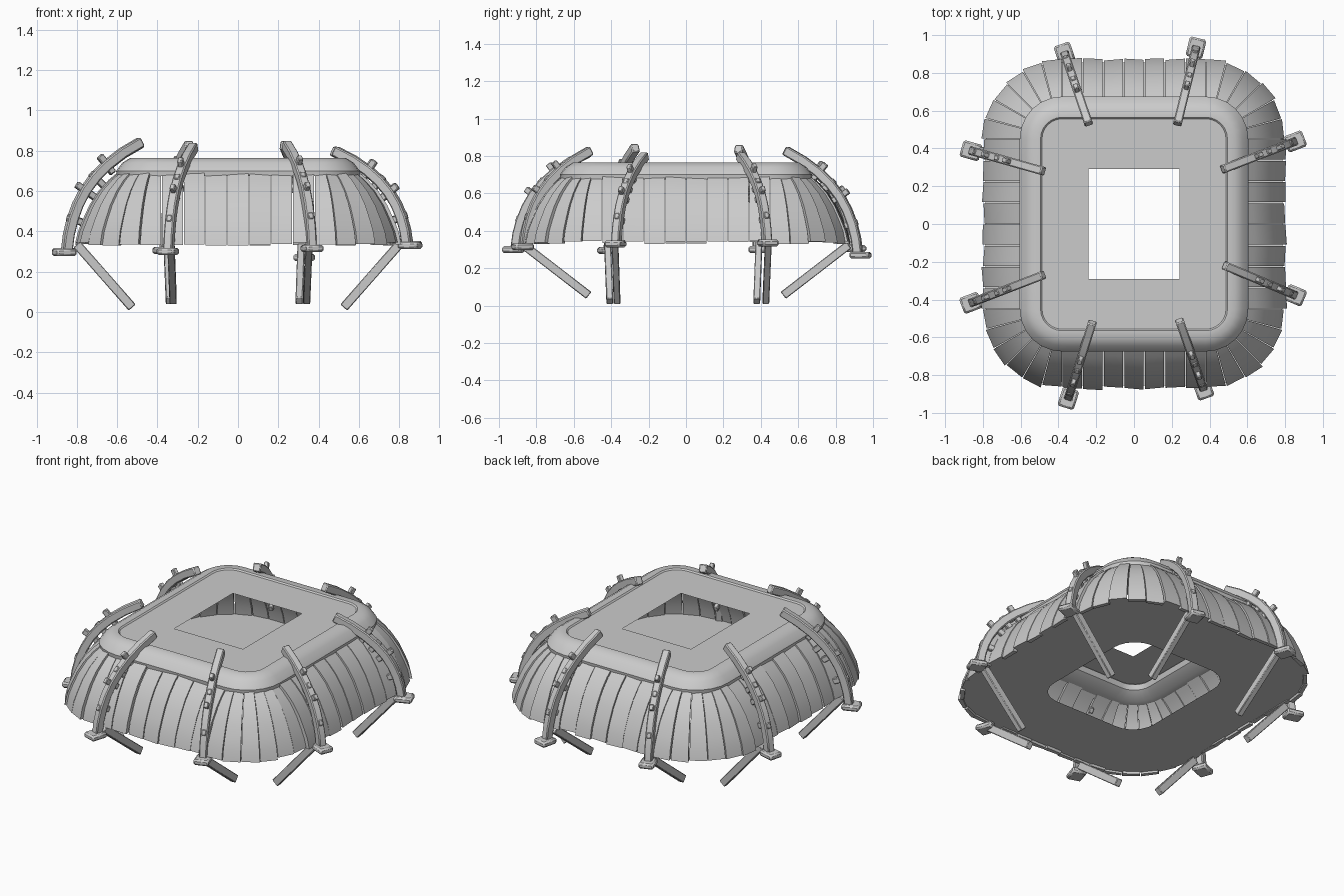
import bpy, bmesh, math, random
from mathutils import Vector

if "Cube" in bpy.data.objects:
    bpy.data.objects.remove(bpy.data.objects["Cube"])

random.seed(4)
CX, CY, R = 0.38, 0.45, 0.42     # corner centres and base corner radius
Z = Vector((0, 0, 1))


def finish(name, bm, bevel=0.0):
    bmesh.ops.remove_doubles(bm, verts=bm.verts, dist=1e-5)
    bmesh.ops.recalc_face_normals(bm, faces=bm.faces)
    me = bpy.data.meshes.new(name)
    bm.to_mesh(me)
    bm.free()
    ob = bpy.data.objects.new(name, me)
    bpy.context.collection.objects.link(ob)
    if bevel:
        m = ob.modifiers.new("bevel", 'BEVEL')
        m.width, m.segments, m.limit_method = bevel, 1, 'ANGLE'
        m.angle_limit = math.radians(50)
    bpy.ops.object.select_all(action='DESELECT')
    ob.select_set(True)
    bpy.context.view_layer.objects.active = ob
    bpy.ops.object.shade_smooth_by_angle(angle=math.radians(35))
    return ob


def make_stations(n_end=7, n_side=8, n_corner=6):
    """Core point and outward direction around the rounded rectangle."""
    out = []
    corners = [(CX, CY), (-CX, CY), (-CX, -CY), (CX, -CY)]
    for q, c in enumerate(corners):
        for i in range(n_corner):
            a = math.pi / 2 * (q + i / n_corner)
            out.append((Vector((*c, 0)), Vector((math.cos(a), math.sin(a), 0))))
        a = math.pi / 2 * (q + 1)
        d = Vector((math.cos(a), math.sin(a), 0))
        n = n_end if q % 2 == 0 else n_side
        nxt = Vector((*corners[(q + 1) % 4], 0))
        for i in range(n):
            out.append((Vector((*c, 0)).lerp(nxt, i / n), d))
    return out


STATIONS = make_stations()


def loop_strip(bm, loops, closed=False):
    """Skin loops given as (scale x, scale y, radius, z)."""
    rings = []
    for sx, sy, r, z in loops:
        rings.append([bm.verts.new((c.x * sx + d.x * r, c.y * sy + d.y * r, z))
                      for c, d in STATIONS])
    n = len(STATIONS)
    pairs = list(zip(rings, rings[1:])) + ([(rings[-1], rings[0])] if closed else [])
    for a, b in pairs:
        for i in range(n):
            j = (i + 1) % n
            bm.faces.new((a[i], a[j], b[j], b[i]))


def sweep(bm, path, side, w, t):
    """Rectangular bar along path; w lies along side, t across it."""
    side = side.normalized()
    rows = []
    for i, p in enumerate(path):
        tan = (path[min(i + 1, len(path) - 1)] - path[max(i - 1, 0)]).normalized()
        nrm = tan.cross(side).normalized()
        rows.append([bm.verts.new(p + side * a * w / 2 + nrm * b * t / 2)
                     for a, b in ((1, 1), (-1, 1), (-1, -1), (1, -1))])
    for a, b in zip(rows, rows[1:]):
        for i in range(4):
            bm.faces.new((a[i], a[(i + 1) % 4], b[(i + 1) % 4], b[i]))
    bm.faces.new(rows[0])
    bm.faces.new(rows[-1])


# Curved roof planks, each slightly uneven
PROFILE = [(0, .338), (.014, .40), (.038, .46), (.07, .53), (.115, .60), (.165, .655), (.225, .705)]
bm = bmesh.new()
for i in range(len(STATIONS)):
    (c0, d0), (c1, d1) = STATIONS[i], STATIONS[(i + 1) % len(STATIONS)]
    push, drop = random.uniform(-.007, .007), random.uniform(-.01, .008)
    tilt = random.uniform(-.005, .005)
    rows = []
    for k, (inset, z) in enumerate(PROFILE):
        zz = z + (drop if k == 0 else 0)
        row = []
        for f, dr in ((.025, tilt), (.975, -tilt), (.975, -.024), (.025, -.024)):
            c, d = c0.lerp(c1, f), d0.lerp(d1, f)
            row.append(bm.verts.new(c + d * (R - inset + push + dr) + Z * zz))
        rows.append(row)
    for a, b in zip(rows, rows[1:]):
        for k in range(4):
            bm.faces.new((a[k], a[(k + 1) % 4], b[(k + 1) % 4], b[k]))
    bm.faces.new(rows[0])
    bm.faces.new(rows[-1])
finish("roof_planks", bm)

# Rounded rim on top of the planks
bm = bmesh.new()
loop_strip(bm, [(1, 1, r, z) for r, z in
                ((.222, .675), (.225, .70), (.195, .74), (.155, .765), (.115, .765),
                 (.10, .75), (.11, .72), (.17, .68))], closed=True)
finish("roof_rim", bm)

# Flat top sheet with rectangular opening
bm = bmesh.new()
loop_strip(bm, [(1, 1, .12, .757), (.24 / CX, .292 / CY, 0, .757)])
finish("roof_top", bm)

# Lower deck sheet with rounded opening
bm = bmesh.new()
loop_strip(bm, [(1, 1, .405, .345), (.22 / CX, .27 / CY, .15, .345)])
finish("lower_deck", bm)

# Ribs: foot x, y, z and inner end x, y, z
RIBS = [(.33, .94, .27, .23, .53, .83), (-.37, .91, .305, -.24, .53, .83),
        (.86, .44, .335, .47, .29, .80), (-.87, .39, .30, -.48, .28, .84),
        (.86, -.38, .33, .48, -.22, .80), (-.87, -.42, .295, -.48, -.27, .845),
        (.37, -.88, .315, .24, -.51, .83), (-.35, -.93, .30, -.22, -.52, .82)]
ARC = [(0, 0), (.03, .16), (.08, .30), (.15, .43), (.25, .56), (.38, .68), (.54, .79), (.75, .90), (1, 1)]

for n, (fx, fy, fz, ex, ey, ez) in enumerate(RIBS, 1):
    foot, end = Vector((fx, fy, fz)), Vector((ex, ey, ez))
    flat = Vector((ex - fx, ey - fy, 0))
    inward = flat.normalized()
    side = Z.cross(inward)

    # Bent rib
    start = foot + inward * .02
    run = end - start
    path = [Vector((start.x + run.x * h, start.y + run.y * h, start.z + run.z * v)) for h, v in ARC]
    bm = bmesh.new()
    sweep(bm, path, side, .046, .05)
    finish(f"rib_{n}", bm, .006)

    # Pegs through the rib into the roof
    bm = bmesh.new()
    for k, out, inn in ((2, .03, .07), (4, .055, .07), (5, .03, .075), (6, .06, .05)):
        tan = (path[k + 1] - path[k - 1]).normalized()
        nrm = side.cross(tan).normalized()
        if nrm.dot(inward) > 0:
            nrm = -nrm
        sweep(bm, [path[k] - nrm * inn, path[k] + nrm * out], side, .026, .034)
    finish(f"rib_pegs_{n}", bm, .004)

    # Foot block
    bm = bmesh.new()
    base = foot + inward * .005
    sweep(bm, [base - inward * .05, base + inward * .055], side, .09, .036)
    finish(f"rib_foot_{n}", bm, .01)

    # Slanted strut below
    bm = bmesh.new()
    along_x = abs(fx) > abs(fy)
    axis = Vector((-math.copysign(1, fx), 0, 0)) if along_x else Vector((0, -math.copysign(1, fy), 0))
    if along_x:
        top = Vector((math.copysign(.80, fx), fy, .335))
        bottom = Vector((math.copysign(.525, fx), fy * .97, .022))
    else:
        top = Vector((fx * .95, math.copysign(.87, fy), .325))
        bottom = Vector((fx * .92, math.copysign(.52, fy), .055))
    sweep(bm, [top, bottom], Z.cross(axis), .036, .046)
    finish(f"strut_{n}", bm, .004)
